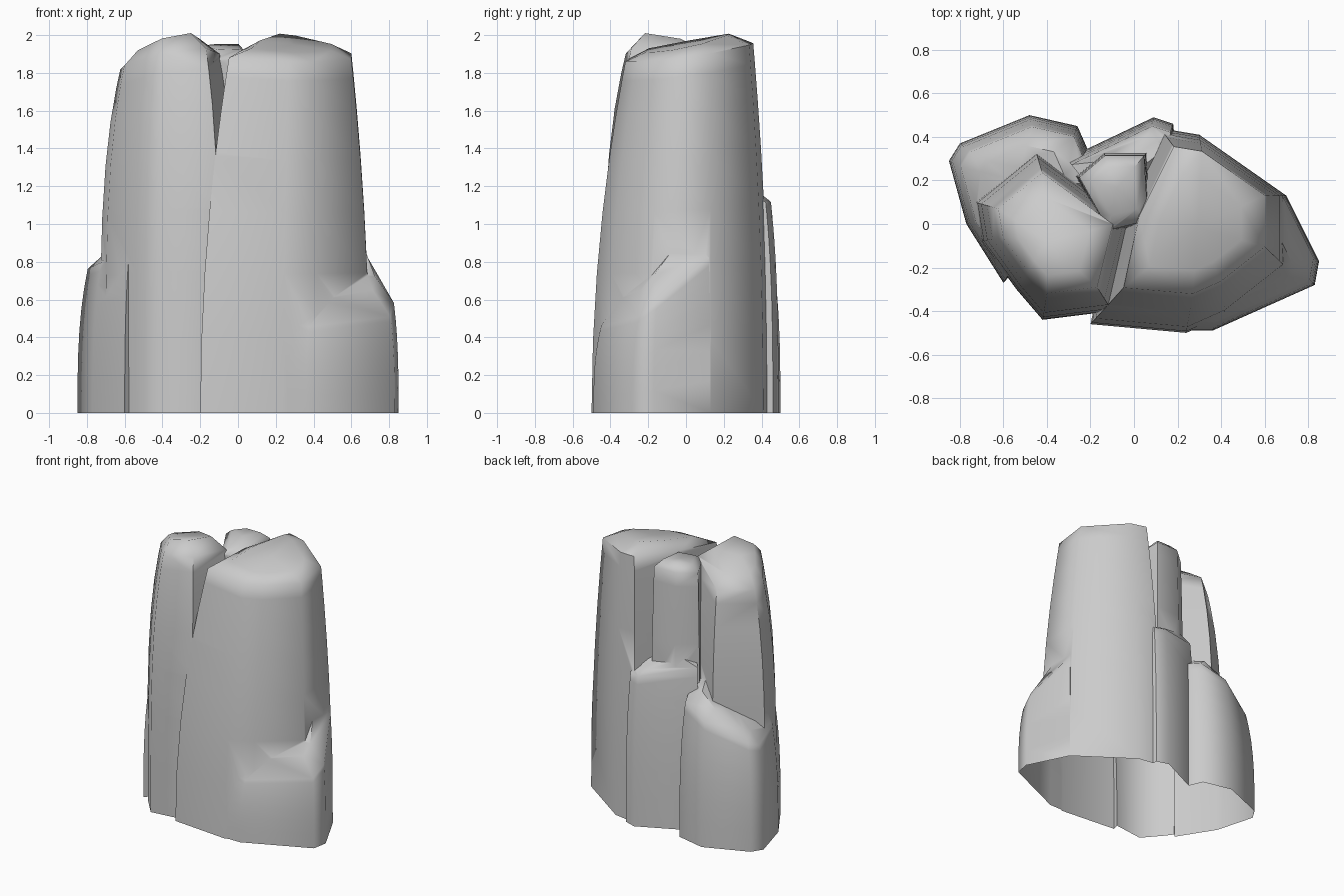
import bpy, bmesh
from mathutils import Vector

if "Cube" in bpy.data.objects:
    bpy.data.objects.remove(bpy.data.objects["Cube"])

STEPS = 7
parts = []


def column(name, base, z, slope, shrink=0.72, shift=(0, 0), power=3, rise=0.08):
    """Rock column: a base outline that rounds in towards a tilted, domed top."""
    c = sum((Vector(p) for p in base), Vector((0, 0))) / len(base)
    shift, slope = Vector(shift), Vector(slope)
    bm = bmesh.new()
    n = len(base)

    def ring(k, t, lift=0):
        out = []
        for p in base:
            d = Vector(p) - c
            q = c + d * k + shift * t ** power
            out.append(bm.verts.new((q.x, q.y, (z + slope.dot(d)) * t + lift)))
        return out

    # start below the ground, each column a little deeper than the last
    rings = [ring(1, 0, -0.1 - 0.02 * len(parts))]
    for i in range(STEPS + 1):
        t = 1 - (1 - i / STEPS) ** 1.5
        rings.append(ring(1 + (shrink - 1) * t ** power, t))
    rings.append(ring(shrink * 0.65, 1, rise))
    for a, b in zip(rings, rings[1:]):
        for i in range(n):
            j = (i + 1) % n
            bm.faces.new((a[i], a[j], b[j], b[i]))
    top = c + shift
    peak = bm.verts.new((top.x, top.y, z + rise))
    for i in range(n):
        bm.faces.new((rings[-1][i], rings[-1][(i + 1) % n], peak))
    bm.faces.new(rings[0][::-1])
    bmesh.ops.triangulate(bm, faces=bm.faces[:])
    bmesh.ops.recalc_face_normals(bm, faces=bm.faces[:])
    me = bpy.data.meshes.new(name)
    bm.to_mesh(me)
    bm.free()
    ob = bpy.data.objects.new(name, me)
    bpy.context.collection.objects.link(ob)
    parts.append(ob)


# tall right column with the sloping front face
column("rock", [(-.2, -.46), (.24, -.5), (.42, -.42), (.7, -.2), (.7, .13),
                (.3, .41), (.12, .44), (-.1, 0)],
       1.9, (-.04, .1), shift=(.02, .06), power=2, rise=.05)
# tall left column
column("left_column", [(-.54, -.3), (-.42, -.44), (-.1, -.4), (0, 0),
                       (-.45, .33), (-.73, .1), (-.7, -.08)],
       1.87, (.1, -.1), shift=(.02, .03), power=4)
# low block at the back left
column("back_left_block", [(-.6, -.27), (-.77, 0), (-.85, .29), (-.8, .37),
                           (-.48, .5), (-.26, .45), (-.15, .2)],
       .88, (.4, 0), shrink=.88, shift=(.02, -.02))
# narrow slab on the back
column("back_slab", [(.19, .36), (.18, .46), (.09, .49), (-.31, .3), (-.15, .1)],
       1.17, (-.1, -.3), shrink=.93, shift=(0, -.03), rise=.04)
# small middle column between the two tall ones
column("middle_column", [(-.12, -.05), (.08, 0), (.06, .33), (-.14, .33), (-.27, .22)],
       1.89, (0, .08), shrink=.9, rise=.05)
# low ledge at the front right
column("front_right_ledge", [(.2, -.49), (.36, -.49), (.83, -.28), (.85, -.17),
                             (.7, .13), (.3, -.1)],
       .6, (-.2, .7), shrink=.92, shift=(0, .02), rise=.14)

# fuse all columns into one rock
rock, others = parts[0], parts[1:]
for p in others:
    m = rock.modifiers.new(p.name, 'BOOLEAN')
    m.operation = 'UNION'
    m.solver = 'EXACT'
    m.object = p
dg = bpy.context.evaluated_depsgraph_get()
mesh = bpy.data.meshes.new_from_object(rock.evaluated_get(dg))
rock.modifiers.clear()
rock.data = mesh
for p in others:
    bpy.data.objects.remove(p)

# cut an open base at ground level
bm = bmesh.new()
bm.from_mesh(mesh)
bmesh.ops.bisect_plane(bm, geom=bm.verts[:] + bm.edges[:] + bm.faces[:],
                       plane_co=(0, 0, 0), plane_no=(0, 0, 1), clear_inner=True)
bmesh.ops.remove_doubles(bm, verts=bm.verts[:], dist=.004)
bm.to_mesh(mesh)
bm.free()

bpy.context.view_layer.objects.active = rock
rock.select_set(True)
bpy.ops.object.shade_smooth_by_angle(angle=1)
